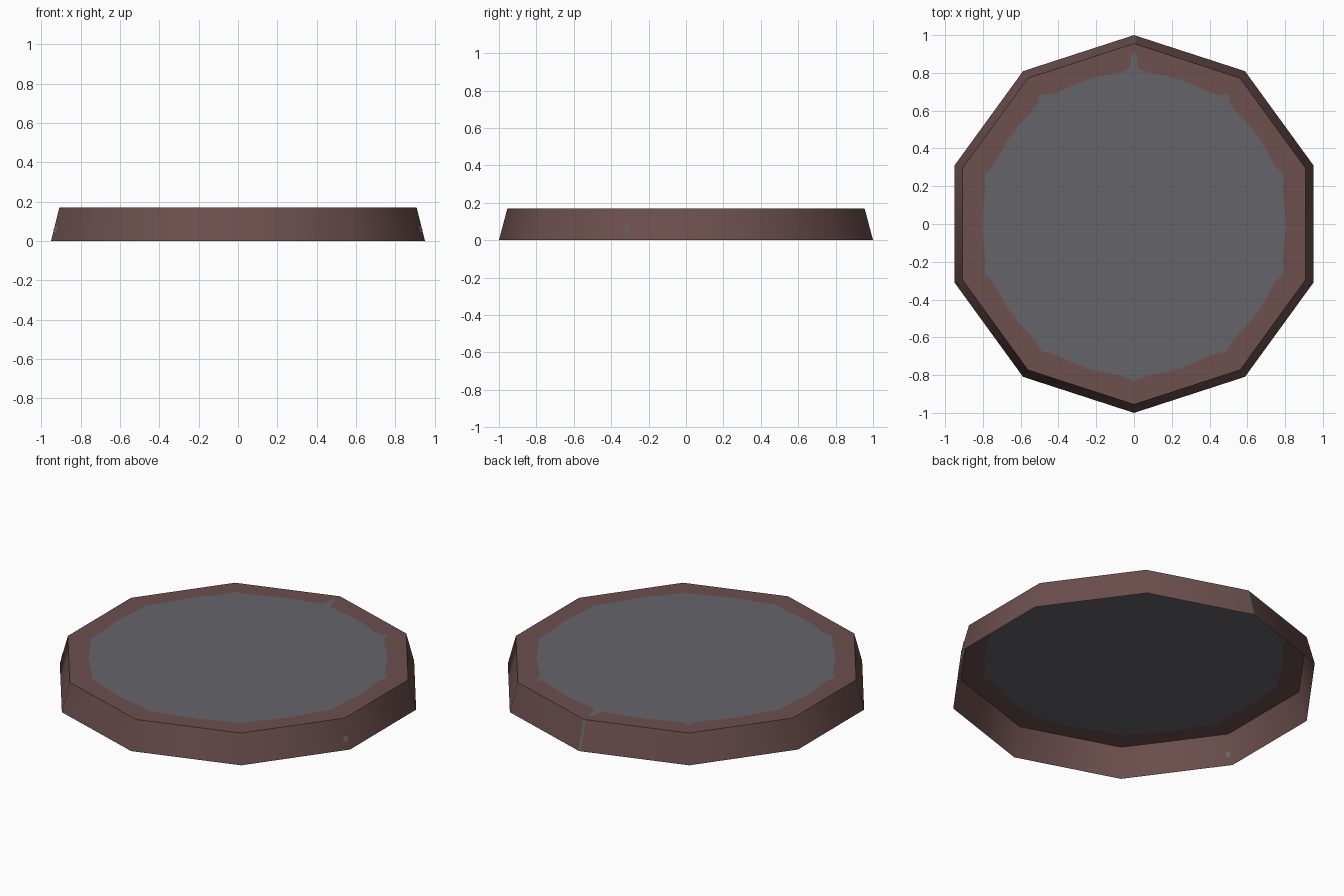
import bpy, bmesh, math
from mathutils import Vector

if "Cube" in bpy.data.objects:
    bpy.data.objects.remove(bpy.data.objects["Cube"])

R0, R1, H = 1.0, 0.955, 0.17
SIDES = 10


def material(name, rgb):
    m = bpy.data.materials.new(name)
    m.diffuse_color = (*rgb, 1)
    m.use_nodes = True
    m.node_tree.nodes["Principled BSDF"].inputs["Base Color"].default_value = m.diffuse_color
    return m


BROWN = material("reddish brown", (0.150, 0.079, 0.076))
GREY = material("slate grey", (0.130, 0.127, 0.141))


def finish(bm, name):
    me = bpy.data.meshes.new(name)
    bm.to_mesh(me)
    bm.free()
    ob = bpy.data.objects.new(name, me)
    bpy.context.collection.objects.link(ob)
    me.materials.append(BROWN)
    me.materials.append(GREY)
    return ob


def deca(a, r):
    """Radius-scaled point on the decagon outline at angle a (degrees), corner at 90."""
    step = 360 / SIDES
    off = (a - 90) % step - step / 2
    d = r * math.cos(math.radians(step / 2)) / math.cos(math.radians(off))
    return d * math.cos(math.radians(a)), d * math.sin(math.radians(a))


# tapered side wall, open below, with a narrow grey stripe at the back corner
bm = bmesh.new()
angles = sorted([90 + 36 * i for i in range(SIDES)] + [90.6, 449.4])
lo = [bm.verts.new((*deca(a, R0), 0)) for a in angles]
hi = [bm.verts.new((*deca(a, R1), H)) for a in angles]
n = len(angles)
for i in range(n):
    j = (i + 1) % n
    f = bm.faces.new((lo[i], lo[j], hi[j], hi[i]))
    f.smooth = True
    f.material_index = 1 if i in (0, n - 1) else 0
wall = finish(bm, "side_wall")

# top sheet: grey disc with small points towards the corners, brown border
bm = bmesh.new()
angles = []
for i in range(SIDES):
    c = 90 + 36 * i
    angles += [c + d for d in (0, 0.7, 1.6, 4, 8, 13, 18, 23, 28, 32, 34.4, 35.3)]


def disc_radius(a):
    d = abs((a - 90 + 18) % 36 - 18)
    corner = round((a - 90) / 36) % SIDES
    peak = {0: 0.10, 1: 0.04, 9: 0.04}.get(corner, 0.025)
    if d < 1:
        return 0.805 + peak
    if d < 2:
        return 0.805 + min(peak, 0.03) * 0.7
    return 0.803 + 0.008 * (d < 5)


inner, outer = [], []
for a in angles:
    r, t = disc_radius(a), math.radians(a)
    inner.append(bm.verts.new((r * math.cos(t), r * math.sin(t), H)))
    outer.append(bm.verts.new((*deca(a, R1), H)))
n = len(angles)
centre = bm.verts.new((0, 0, H))
for i in range(n):
    j = (i + 1) % n
    bm.faces.new((inner[i], outer[i], outer[j], inner[j]))
    bm.faces.new((centre, inner[i], inner[j])).material_index = 1
finish(bm, "top_sheet")

# small grey specks near the front side corners, on both faces of the wall
for side, name in ((1, "right_speck"), (-1, "left_speck")):
    bm = bmesh.new()
    a, b = Vector((*deca(-18, R0), 0)), Vector((*deca(-54, R0), 0))
    top = Vector((*deca(-18, R1), H))
    u = (b - a).normalized()
    v = (top - a).normalized()
    nrm = v.cross(u).normalized()
    if nrm.x < 0:
        nrm = -nrm
    mid = a + (top - a) * 0.35 + u * 0.016
    for s in (1, -1):
        ring = []
        for k in range(8):
            t = s * k * math.pi / 4
            p = mid + u * 0.015 * math.cos(t) + v * 0.02 * math.sin(t) + nrm * 0.002 * s
            ring.append(bm.verts.new((p.x * side, p.y, p.z)))
        f = bm.faces.new(ring)
        f.material_index = 1
        f.normal_update()
        want = Vector((nrm.x * side, nrm.y, nrm.z)) * s
        if f.normal.dot(want) < 0:
            f.normal_flip()
    finish(bm, name)
